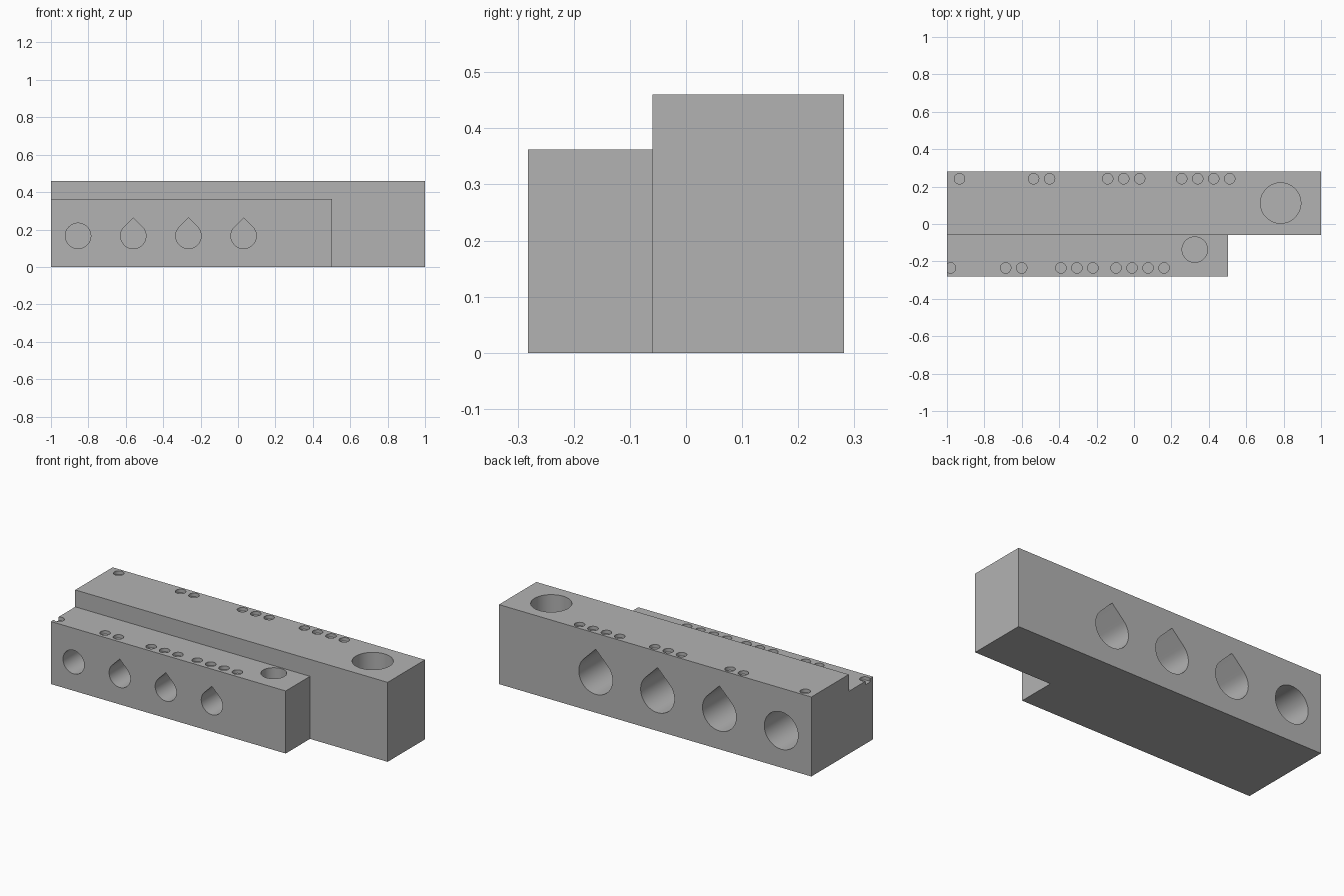
import bpy, bmesh, math
from mathutils import Matrix, Vector

cube = bpy.data.objects.get("Cube")
if cube:
    bpy.data.objects.remove(cube, do_unlink=True)

grey = bpy.data.materials.new("plain grey")
grey.use_nodes = True
COLOUR = (0.45, 0.45, 0.45, 1)
grey.diffuse_color = COLOUR
grey.node_tree.nodes["Principled BSDF"].inputs["Base Color"].default_value = COLOUR


def make_object(name, bm):
    bmesh.ops.recalc_face_normals(bm, faces=bm.faces)
    mesh = bpy.data.meshes.new(name)
    bm.to_mesh(mesh)
    bm.free()
    mesh.materials.append(grey)
    obj = bpy.data.objects.new(name, mesh)
    bpy.context.collection.objects.link(obj)
    return obj


def box(name, low, high):
    low, high = Vector(low), Vector(high)
    bm = bmesh.new()
    bmesh.ops.create_cube(bm, size=1, matrix=Matrix.Translation((low + high) / 2)
                          @ Matrix.Diagonal((*(high - low), 1)))
    return make_object(name, bm)


def add_hole(bm, start, inward, radius, depth, sides=64, teardrop=False):
    """Prism running inward from just outside the surface; teardrops point up."""
    points = []
    for i in range(sides):
        a = 2 * math.pi * i / sides
        if teardrop and math.pi / 4 < a < 3 * math.pi / 4:
            continue
        points.append((radius * math.cos(a), radius * math.sin(a)))
        if teardrop and i == sides // 8:
            points.append((0, radius * math.sqrt(2)))
    inward = Vector(inward)
    up = Vector((0, 1, 0)) if inward.z else Vector((0, 0, 1))
    origin = Vector(start) - inward * 0.02
    verts = [bm.verts.new(origin + Vector((u, 0, 0)) + up * v) for u, v in points]
    face = bm.faces.new(verts)
    side = bmesh.ops.extrude_face_region(bm, geom=[face])
    moved = [g for g in side["geom"] if isinstance(g, bmesh.types.BMVert)]
    bmesh.ops.translate(bm, vec=inward * (depth + 0.02), verts=moved)


def combine(target, other, operation):
    """Apply a boolean and remove the helper object."""
    mod = target.modifiers.new("boolean", 'BOOLEAN')
    mod.operation, mod.solver, mod.object = operation, 'EXACT', other
    bpy.context.view_layer.objects.active = target
    bpy.ops.object.modifier_apply(modifier=mod.name)
    bpy.data.objects.remove(other, do_unlink=True)


# Stepped block: tall back bar joined to a shorter, lower front bar
block = box("stepped_gauge_block", (-1, -0.06, 0), (1, 0.282, 0.46))
front_bar = box("front_bar", (-1, -0.282, 0), (0.503, 0, 0.362))
combine(block, front_bar, 'UNION')
bm = bmesh.new()
bm.from_mesh(block.data)
bmesh.ops.dissolve_limit(bm, angle_limit=0.01, verts=bm.verts, edges=bm.edges)
bm.to_mesh(block.data)
bm.free()

# Each bar: face y, inward direction, top z, bore radius, bore depth, bore height,
# first bore x, bore spacing, dot row y, top bore x and y
bars = [
    (-0.282, 1, 0.362, 0.068, 0.2, 0.166, -0.855, 0.295, -0.235, (0.325, -0.137)),
    (0.282, -1, 0.46, 0.108, 0.27, 0.214, -0.807, 0.396, 0.242, (0.784, 0.112)),
]
holes = bmesh.new()
for face_y, inward, top, radius, depth, height, first, step, dot_y, bore in bars:
    for n in range(4):
        x = first + n * step
        # Side bore: one round, three teardrops
        add_hole(holes, (x, face_y, height), (0, inward, 0), radius, depth,
                 teardrop=n > 0)
        # Counting dots above each bore
        for k in range(n + 1):
            add_hole(holes, (x - 0.126 + k * 0.0855, dot_y, top), (0, 0, -1),
                     0.028, 0.02, sides=32)
    # Vertical bore in the top
    add_hole(holes, (*bore, top), (0, 0, -1), radius, depth)
combine(block, make_object("hole_cutter", holes), 'DIFFERENCE')

# Smooth bore walls, sharp edges elsewhere
bpy.ops.object.select_all(action='DESELECT')
block.select_set(True)
bpy.context.view_layer.objects.active = block
bpy.ops.object.shade_smooth_by_angle(angle=math.radians(30))
